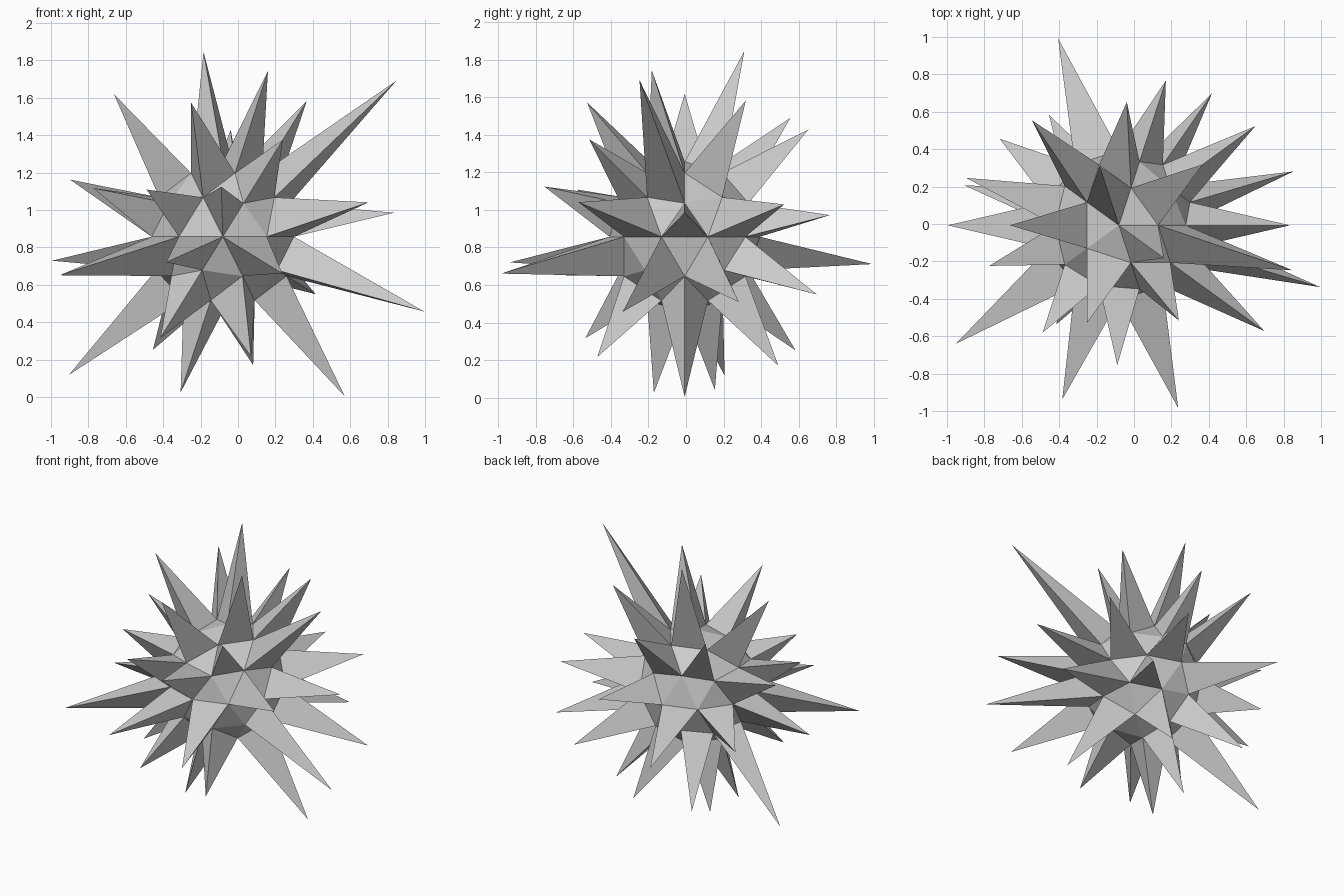
import bpy, bmesh
from math import radians, sin, cos
from mathutils import Vector

if "Cube" in bpy.data.objects:
    bpy.data.objects.remove(bpy.data.objects["Cube"])

# Spikes grouped by latitude: elevation -> [(azimuth, spike height), ...]
RINGS = {
    70.7: [(108, .666), (324, .557)],
    52.6: [(36, .54), (180, .585), (252, .527)],
    41.3: [(345, .893), (303, .417), (87, .496), (129, .588)],
    19.3: [(163.5, .53), (196.5, .394), (235.5, .37), (268.5, .416)],
    10.8: [(324, .606), (36, .544)],
    7.2: [(0, .546), (72, .444)],
    -7.2: [(108, .683), (180, .546), (252, .611)],
    -10.8: [(144, .428), (216, .724), (288, .672)],
    -19.3: [(16.5, .66), (55.5, .538), (343.5, .818)],
    -41.3: [(165, .75), (123, .547), (237, .45)],
    -52.6: [(72, .491), (288, .432), (0, .70)],
    -70.7: [(144, .482), (216, .50)],
}

# Core ball: 80 flat triangles
bpy.ops.mesh.primitive_ico_sphere_add(subdivisions=2, radius=0.4,
                                      location=(-.081, -.007, .857))
ball = bpy.context.object
ball.name = "spiked_ball"

bm = bmesh.new()
bm.from_mesh(ball.data)
bm.normal_update()


def face_towards(az, el):
    a, e = radians(az), radians(el)
    d = Vector((cos(e) * cos(a), cos(e) * sin(a), sin(e)))
    return max(bm.faces, key=lambda f: f.normal.dot(d))


# Pull each chosen triangle out into a three-sided spike
spikes = [(face_towards(az, el), h) for el, ring in RINGS.items() for az, h in ring]
for face, h in spikes:
    face.normal_update()
    bmesh.ops.poke(bm, faces=[face], offset=h, center_mode='MEAN')

bm.normal_update()
bm.to_mesh(ball.data)
bm.free()
